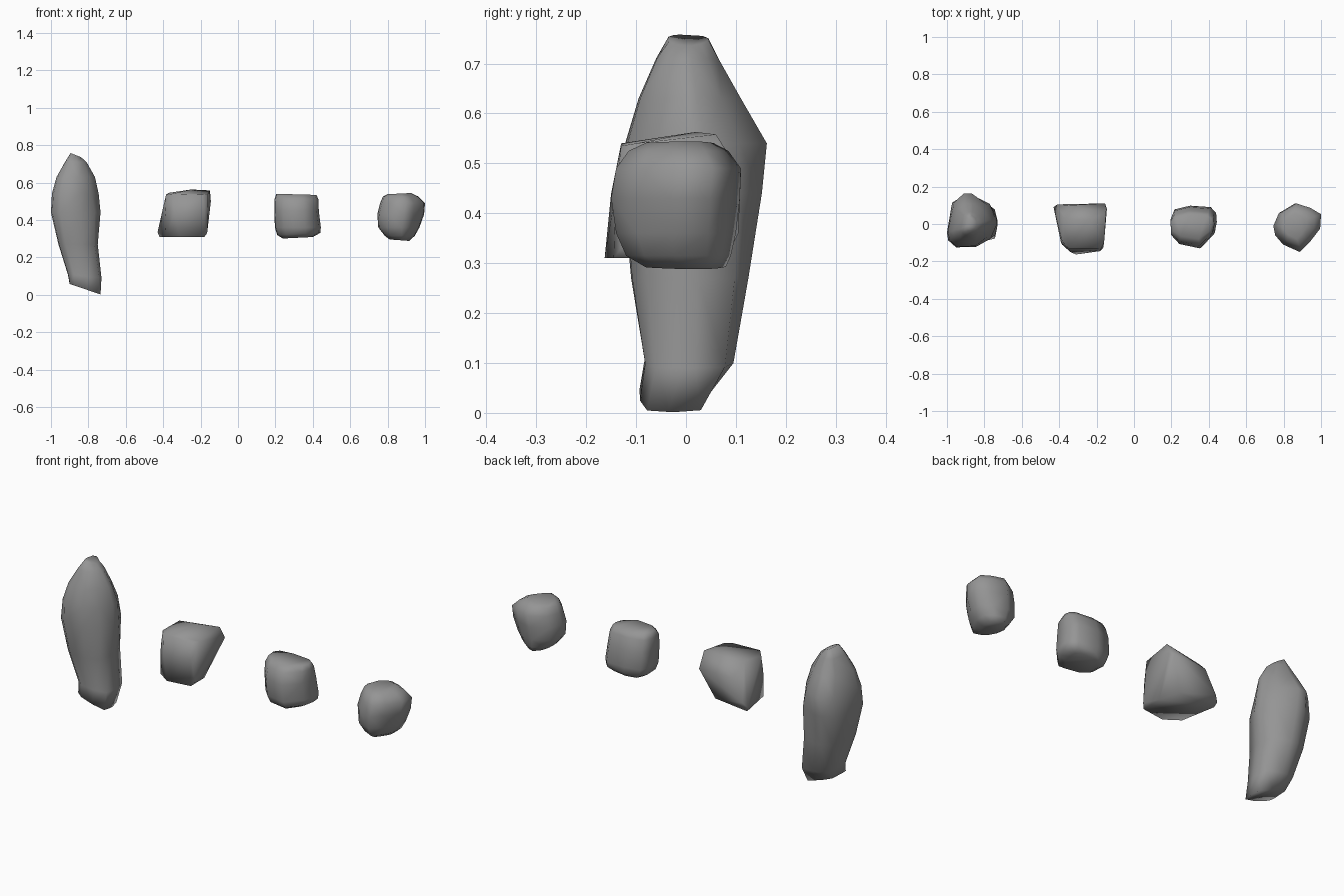
import bpy, bmesh, math

stone = bpy.data.materials.new("stone")
stone.diffuse_color = (.3, .3, .3, 1)


def finish(name, bm):
    bmesh.ops.recalc_face_normals(bm, faces=bm.faces)
    mesh = bpy.data.meshes.new(name)
    bm.to_mesh(mesh)
    bm.free()
    mesh.materials.append(stone)
    obj = bpy.data.objects.new(name, mesh)
    bpy.context.collection.objects.link(obj)
    bpy.context.view_layer.objects.active = obj
    obj.select_set(True)
    bpy.ops.object.shade_smooth_by_angle(angle=math.radians(120))
    obj.select_set(False)


def loft_rock(name, outline, levels):
    """Fit a plan outline into each level: z, x0, x1, y0, y1, x tilt, squareness."""
    xs, ys = zip(*outline)
    bm = bmesh.new()
    rings = []
    for z, x0, x1, y0, y1, tilt, square in levels:
        ring = []
        for x, y in outline:
            u = 2 * (x - min(xs)) / (max(xs) - min(xs)) - 1
            v = 2 * (y - min(ys)) / (max(ys) - min(ys)) - 1
            k = 1 + square * (1 / max(abs(u), abs(v)) - 1)
            u, v = u * k, v * k
            ring.append(bm.verts.new((x0 + (u + 1) / 2 * (x1 - x0),
                                      y0 + (v + 1) / 2 * (y1 - y0), z + tilt * u)))
        rings.append(ring)
    n = len(outline)
    for a, b in zip(rings, rings[1:]):
        for i in range(n):
            j = (i + 1) % n
            bm.faces.new((a[i], a[j], b[j], b[i]))
    bm.faces.new(rings[0])
    bm.faces.new(rings[-1])
    bmesh.ops.triangulate(bm, faces=bm.faces)
    finish(name, bm)


def hull_rock(name, points):
    bm = bmesh.new()
    for p in points:
        bm.verts.new(p)
    bmesh.ops.convex_hull(bm, input=bm.verts)
    loose = [v for v in bm.verts if not v.link_faces]
    bmesh.ops.delete(bm, geom=loose, context='VERTS')
    finish(name, bm)


# Tall standing stone
loft_rock("tall_rock",
          [(-1, -.05), (-.99, -.09), (-.95, -.13), (-.84, -.125), (-.775, -.07),
           (-.73, -.01), (-.73, .03), (-.785, .09), (-.86, .15), (-.91, .15), (-.96, .10)],
          [(.03, -.90, -.735, -.093, .04, -.028, .7),
           (.10, -.91, -.73, -.083, .095, -.01, .6),
           (.27, -.96, -.75, -.11, .125, 0, .5),
           (.44, -1.0, -.735, -.125, .152, 0, .3),
           (.54, -.995, -.745, -.122, .162, 0, .1),
           (.63, -.97, -.765, -.095, .11, 0, .1),
           (.71, -.925, -.81, -.06, .065, 0, .2),
           (.747, -.895, -.84, -.035, .045, -.011, .2)])

# Blocky rock, overhanging at its upper back right corner
hull_rock("block_rock",
          [(-.42, .08, .31), (-.43, .09, .335), (-.41, .105, .36), (-.385, -.11, .31),
           (-.31, -.163, .31), (-.18, -.145, .31), (-.165, -.13, .33), (-.18, -.03, .31),
           (-.22, .065, .32), (-.39, -.10, .45), (-.34, -.15, .44), (-.18, -.14, .45),
           (-.145, .08, .50), (-.155, .11, .48), (-.35, .10, .48),
           (-.385, -.09, .535), (-.35, -.13, .54), (-.19, -.13, .535), (-.16, -.10, .54),
           (-.15, .06, .558), (-.25, .02, .563), (-.37, .03, .545)])

# Squarish rock with a narrower top
loft_rock("square_rock",
          [(.195, .03), (.22, .075), (.30, .10), (.41, .09), (.44, .06), (.445, .01),
           (.43, -.05), (.36, -.13), (.25, -.10), (.20, -.055)],
          [(.305, .24, .40, -.085, .075, .004, .1),
           (.325, .21, .44, -.115, .092, .006, .15),
           (.36, .197, .443, -.127, .098, 0, .2),
           (.45, .195, .432, -.13, .09, 0, .2),
           (.51, .195, .43, -.115, .07, 0, .1),
           (.537, .205, .42, -.08, .05, -.003, .1)])

# Rounded rock
loft_rock("round_rock",
          [(.745, -.01), (.775, .06), (.86, .11), (.94, .085), (1, .05),
           (.995, -.03), (.94, -.10), (.89, -.15), (.80, -.11), (.755, -.06)],
          [(.292, .81, .915, -.08, .08, -.004, 0),
           (.315, .785, .945, -.12, .09, 0, .1),
           (.36, .75, .97, -.14, .10, 0, .1),
           (.43, .745, .995, -.15, .108, 0, 0),
           (.49, .76, 1.0, -.14, .11, 0, 0),
           (.525, .775, .965, -.115, .085, 0, 0),
           (.541, .80, .925, -.08, .055, .003, 0)])
